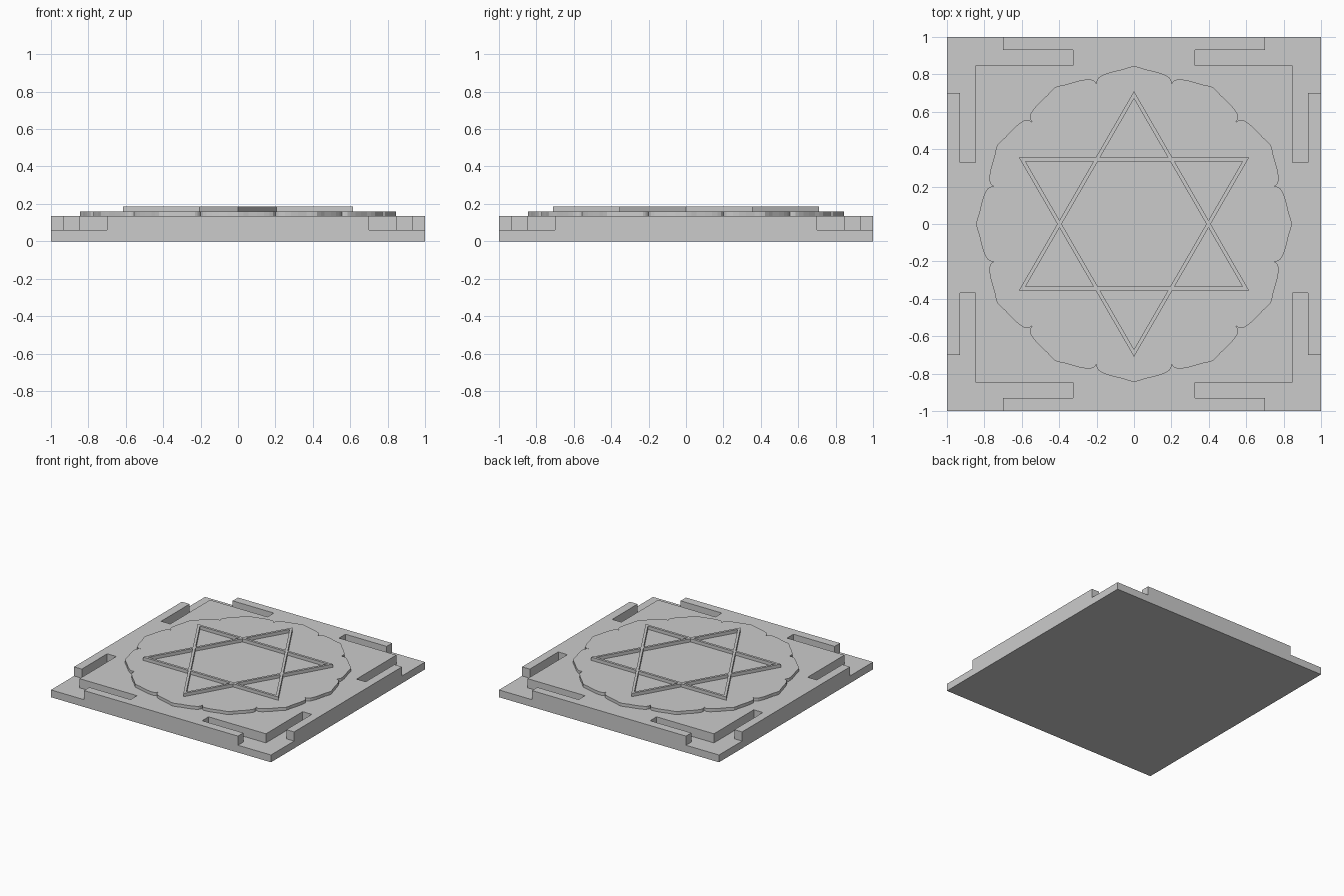
import bpy
from math import radians, sin, cos, sqrt

cube = bpy.data.objects.get("Cube")
if cube:
    bpy.data.objects.remove(cube, do_unlink=True)

stone = bpy.data.materials.new("grey_stone")
stone.use_nodes = True
GREY = (0.6, 0.6, 0.6, 1)
stone.diffuse_color = GREY
stone.node_tree.nodes["Principled BSDF"].inputs["Base Color"].default_value = GREY


def polar(r, deg):
    """Point at radius r, angle measured clockwise from +y."""
    return r * sin(radians(deg)), r * cos(radians(deg))


def prism(name, loops, z0, z1):
    """Extrude closed outlines (inner loops become holes) into a solid."""
    curve = bpy.data.curves.new(name, "CURVE")
    curve.dimensions = "2D"
    curve.fill_mode = "BOTH"
    curve.extrude = (z1 - z0) / 2
    for loop in loops:
        spline = curve.splines.new("POLY")
        spline.points.add(len(loop) - 1)
        for p, (x, y) in zip(spline.points, loop):
            p.co = (x, y, (z0 + z1) / 2 * 0, 1)
        spline.use_cyclic_u = True
    tmp = bpy.data.objects.new(name, curve)
    bpy.context.collection.objects.link(tmp)
    bpy.context.view_layer.objects.active = tmp
    bpy.ops.object.select_all(action="DESELECT")
    tmp.select_set(True)
    bpy.ops.object.convert(target="MESH")
    obj = bpy.context.object
    obj.name = name
    for v in obj.data.vertices:
        v.co.z += (z0 + z1) / 2
    # weld the caps to the walls
    bpy.ops.object.mode_set(mode="EDIT")
    bpy.ops.mesh.select_all(action="SELECT")
    bpy.ops.mesh.remove_doubles(threshold=0.0005)
    bpy.ops.mesh.normals_make_consistent(inside=False)
    bpy.ops.object.mode_set(mode="OBJECT")
    obj.data.materials.clear()
    obj.data.materials.append(stone)
    for f in obj.data.polygons:
        f.use_smooth = False
    return obj


FLOOR, PLATE, LOTUS, STAR = 0.06, 0.135, 0.16, 0.187

# Square plate with four gates, left by cutting stepped corners
plate = prism("gated_plate", [[(-1, -1), (1, -1), (1, 1), (-1, 1)]], 0, PLATE)
corners = []
for sx in (-1, 1):
    for sy in (-1, 1):
        side = 0.33 if sy > 0 else 0.37
        step = [(0.70, 1.1), (0.70, 0.93), (0.325, 0.93), (0.325, 0.847),
                (0.847, 0.847), (0.847, side), (0.93, side), (0.93, 0.70),
                (1.1, 0.70), (1.1, 1.1)]
        corners.append([(sx * x, sy * y) for x, y in step])
cutter = prism("corner_cutter", corners, FLOOR, 0.3)
cutter.hide_render = True
cut = plate.modifiers.new("corner_steps", "BOOLEAN")
cut.operation = "DIFFERENCE"
cut.solver = "EXACT"
cut.object = cutter
bpy.context.view_layer.objects.active = plate
bpy.ops.object.modifier_apply(modifier=cut.name)
bpy.data.objects.remove(cutter, do_unlink=True)

# Twelve-petalled lotus disc: half a petal mirrored and repeated
half = [(0, 0.845), (2, 0.838), (3.8, 0.830), (7, 0.824), (9.8, 0.819),
        (12, 0.813), (13.4, 0.807), (14.3, 0.796), (14.8, 0.785)]
outline = []
for k in range(12):
    petal = [(-a, r) for a, r in reversed(half[1:])] + half + [(15, 0.773)]
    outline += [polar(r, 30 * k + a) for a, r in petal]
prism("lotus_disc", [outline], PLATE, LOTUS)

# Six-pointed star frame made of two interlocking triangular bands
R, W = 0.71, 0.02
inner = R - 2 * W
star = []
holes = [[polar((R / 2 - W) / cos(radians(30)), 60 * k + 30) for k in range(6)]]
for k in range(6):
    star += [polar(R, 60 * k), polar(R / sqrt(3), 60 * k + 30)]
    # opening inside each point of the star
    w = (inner - R / 2) / sqrt(3)
    c, s = cos(radians(60 * k)), sin(radians(60 * k))
    tip = [(0, inner), (-w, R / 2), (w, R / 2)]
    holes.append([(x * c - y * s, x * s + y * c) for x, y in tip])
prism("star_frame", [star] + holes, LOTUS, STAR)
